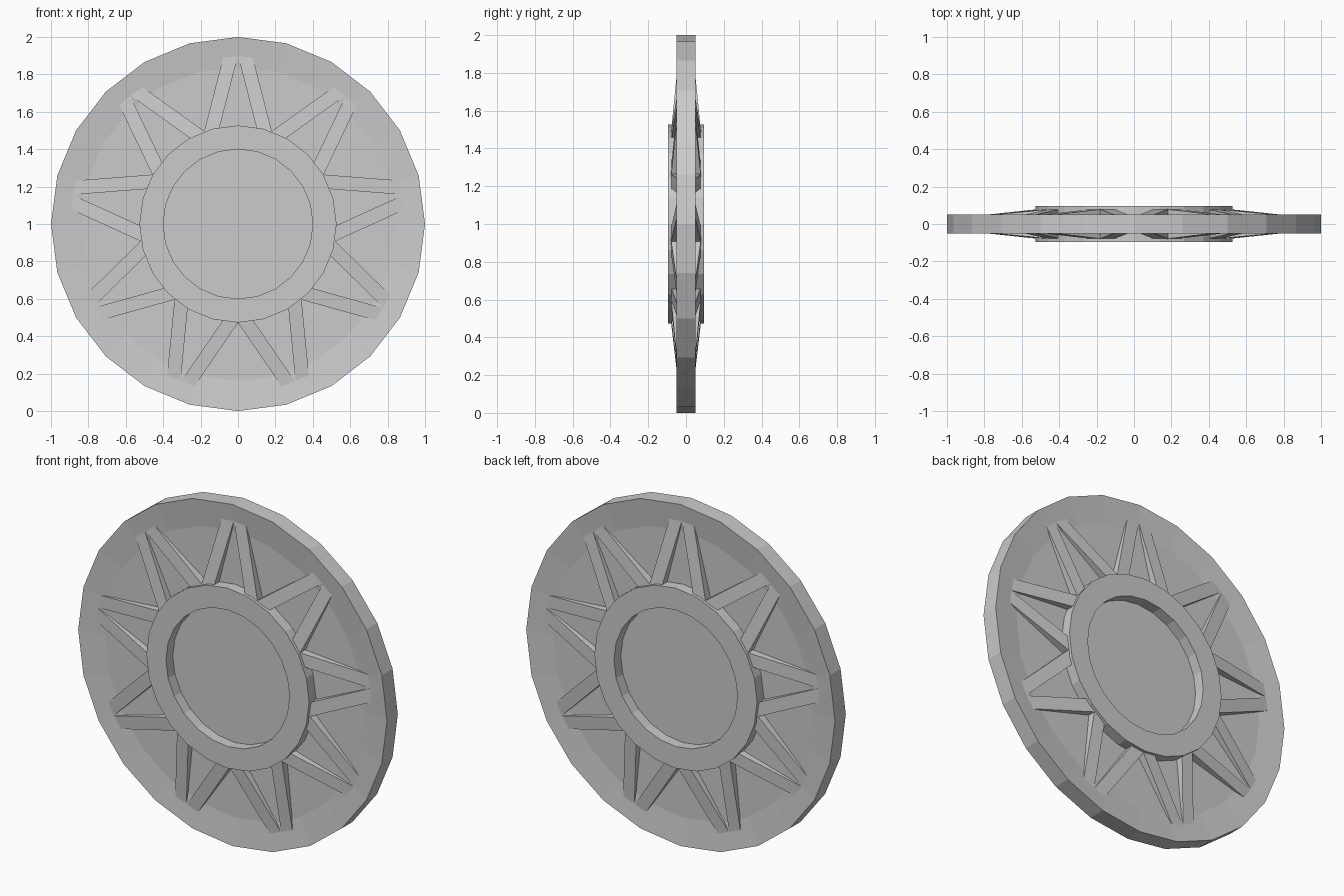
import bpy
import bmesh
from math import cos, sin, radians, tau

cube = bpy.data.objects.get("Cube")
if cube:
    bpy.data.objects.remove(cube, do_unlink=True)

SIDES = 24
SPOKE_PAIRS = 9

grey = bpy.data.materials.new("plain_grey")
grey.use_nodes = True
colour = (0.6, 0.6, 0.6, 1)
grey.diffuse_color = colour
grey.node_tree.nodes["Principled BSDF"].inputs["Base Color"].default_value = colour


def finish(name, bm):
    """Turn a bmesh into a grey flat-shaded object centred at the wheel axle."""
    bmesh.ops.recalc_face_normals(bm, faces=bm.faces)
    mesh = bpy.data.meshes.new(name)
    bm.to_mesh(mesh)
    bm.free()
    mesh.materials.append(grey)
    obj = bpy.data.objects.new(name, mesh)
    obj.location.z = 1
    bpy.context.collection.objects.link(obj)
    return obj


def lathe(name, profile, closed):
    """Revolve (radius, y) points about the y axis; open ends get flat caps."""
    bm = bmesh.new()
    rings = []
    for r, y in profile:
        angles = [tau * i / SIDES for i in range(SIDES)]
        rings.append([bm.verts.new((r * sin(a), y, r * cos(a))) for a in angles])
    pairs = list(zip(rings, rings[1:]))
    if closed:
        pairs.append((rings[-1], rings[0]))
    else:
        bm.faces.new(rings[0])
        bm.faces.new(rings[-1])
    for a, b in pairs:
        for i in range(SIDES):
            j = (i + 1) % SIDES
            bm.faces.new((a[i], a[j], b[j], b[i]))
    return finish(name, bm)


def spoke(name, angle, side):
    """Bar running from the hub to the rim, thinner towards the rim."""
    bm = bmesh.new()
    outline = [(0.0, 0.9, 0.038), (0.077, 0.9, 0.038),
               (0.185, 0.48, 0.08), (0.108, 0.48, 0.08)]
    layers = []
    for face in (-1, 1):
        layer = []
        for x, z, depth in outline:
            x *= side
            layer.append(bm.verts.new((x * cos(angle) + z * sin(angle),
                                       face * depth,
                                       z * cos(angle) - x * sin(angle))))
        bm.faces.new(layer)
        layers.append(layer)
    front, back = layers
    for i in range(4):
        j = (i + 1) % 4
        bm.faces.new((front[i], front[j], back[j], back[i]))
    return finish(name, bm)


# Dished disc with a sloping rim on both faces
lathe("wheel_disc", [(0.84, -0.032), (1.0, -0.05), (1.0, 0.05), (0.84, 0.032)], False)

# Raised hub ring
lathe("hub_ring", [(0.4, -0.095), (0.527, -0.095), (0.527, 0.095), (0.4, 0.095)], True)

# V-shaped spoke pairs
for k in range(SPOKE_PAIRS):
    turn = radians(360 / SPOKE_PAIRS * k)
    spoke(f"spoke_left_{k + 1}", turn, 1)
    spoke(f"spoke_right_{k + 1}", turn, -1)
